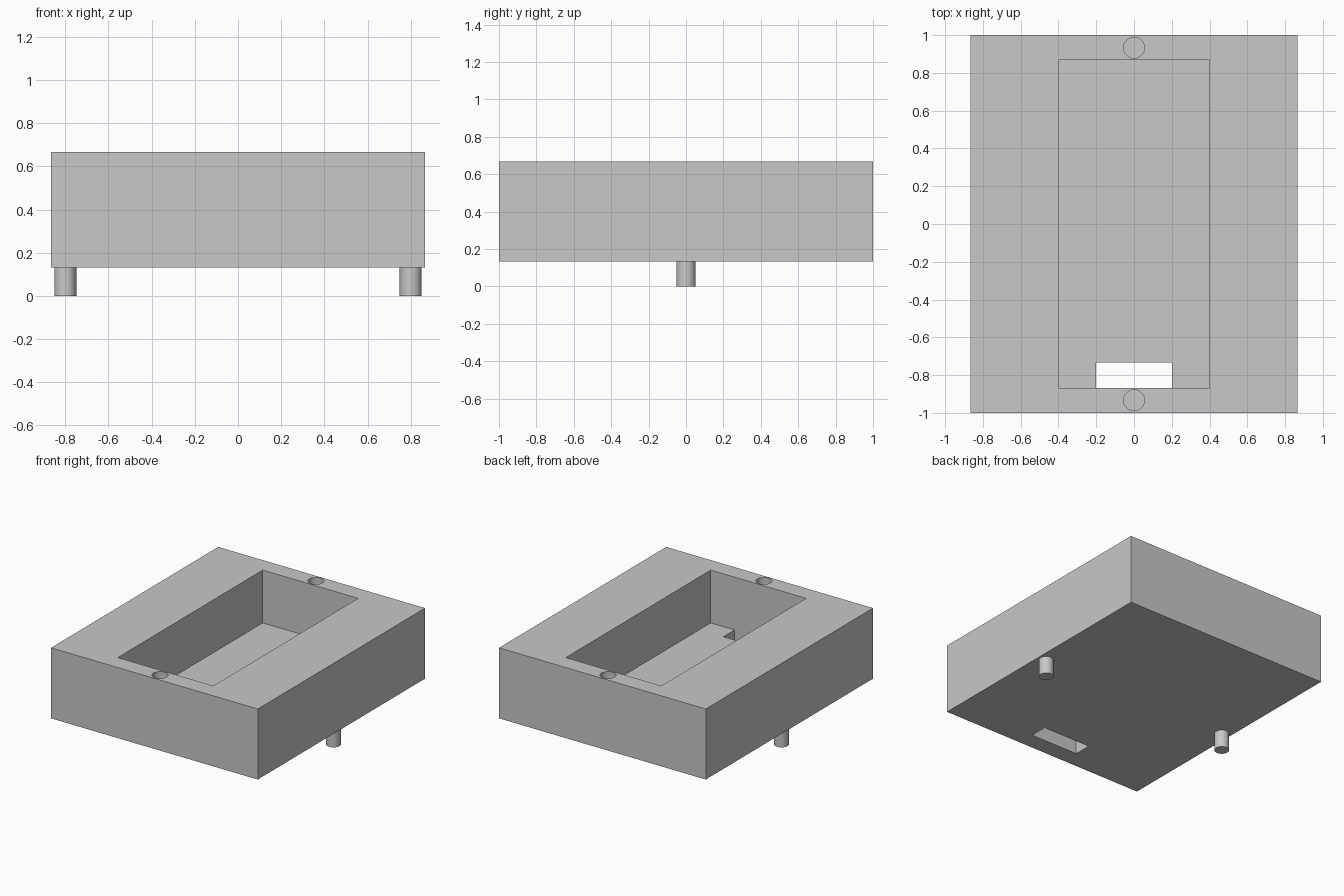
import bpy
import bmesh
from mathutils import Matrix, Vector

if "Cube" in bpy.data.objects:
    bpy.data.objects.remove(bpy.data.objects["Cube"], do_unlink=True)

grey = bpy.data.materials.new("light grey")
grey.use_nodes = True
grey.diffuse_color = (0.58, 0.58, 0.58, 1)
grey.node_tree.nodes["Principled BSDF"].inputs["Base Color"].default_value = grey.diffuse_color

WIDTH, LENGTH = 1.732, 2.0
BOTTOM, FLOOR, TOP = 0.133, 0.267, 0.667
POCKET_X, POCKET_Y = 0.4, 0.867


def finish(name, bm):
    mesh = bpy.data.meshes.new(name)
    bm.to_mesh(mesh)
    bm.free()
    mesh.materials.append(grey)
    obj = bpy.data.objects.new(name, mesh)
    bpy.context.collection.objects.link(obj)
    return obj


def box(name, low, high):
    low, high = Vector(low), Vector(high)
    bm = bmesh.new()
    place = Matrix.Translation((low + high) / 2) @ Matrix.Diagonal((high - low).to_4d())
    bmesh.ops.create_cube(bm, size=1, matrix=place)
    return finish(name, bm)


def cylinder(name, x, y, z0, z1, radius):
    bm = bmesh.new()
    bmesh.ops.create_cone(bm, cap_ends=True, segments=48, radius1=radius, radius2=radius,
                          depth=z1 - z0, matrix=Matrix.Translation((x, y, (z0 + z1) / 2)))
    return finish(name, bm)


def smooth(obj):
    bpy.ops.object.select_all(action="DESELECT")
    obj.select_set(True)
    bpy.context.view_layer.objects.active = obj
    bpy.ops.object.shade_smooth_by_angle()


def cut(obj, cutter):
    cutter.hide_render = True
    mod = obj.modifiers.new(cutter.name, "BOOLEAN")
    mod.operation = "DIFFERENCE"
    mod.solver = "EXACT"
    mod.object = cutter
    bpy.context.view_layer.objects.active = obj
    bpy.ops.object.modifier_apply(modifier=mod.name)
    bpy.data.objects.remove(cutter, do_unlink=True)


# Main block with an open pocket
body = box("body", (-WIDTH / 2, -LENGTH / 2, BOTTOM), (WIDTH / 2, LENGTH / 2, TOP))
cut(body, box("pocket", (-POCKET_X, -POCKET_Y, FLOOR), (POCKET_X, POCKET_Y, TOP + 0.1)))

# Slot through the pocket floor, against the front wall
cut(body, box("slot", (-0.2, -POCKET_Y, 0), (0.2, -0.733, FLOOR + 0.1)))

# Blind peg sockets in the front and back rims
for y in (-0.933, 0.933):
    cut(body, cylinder("socket", 0, y, TOP - 0.133, TOP + 0.1, 0.055))
smooth(body)

# Pegs under the left and right sides
for side, x in (("left", 0.8), ("right", -0.8)):
    smooth(cylinder(side + "_peg", x, 0, 0, BOTTOM, 0.051))
